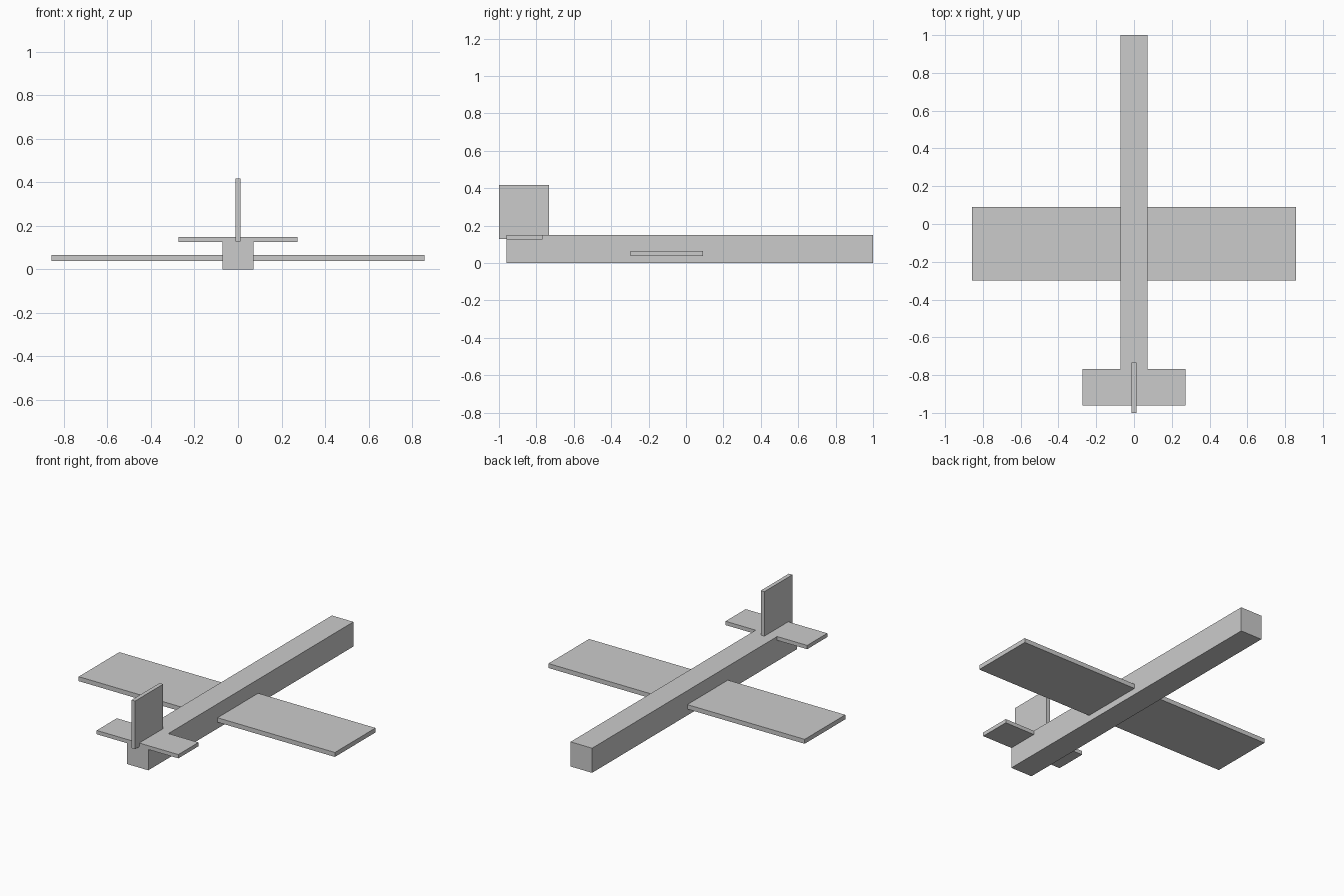
import bpy
from mathutils import Vector

default = bpy.data.objects.get("Cube")
if default:
    bpy.data.objects.remove(default, do_unlink=True)

# Single plain grey for the whole glider
grey = bpy.data.materials.new("plain grey")
grey.use_nodes = True
colour = (0.6, 0.6, 0.6, 1)
grey.diffuse_color = colour
grey.node_tree.nodes["Principled BSDF"].inputs["Base Color"].default_value = colour


def box(name, half_width, y_range, z_range):
    """Box centred on x = 0, spanning the given y and z ranges."""
    (y0, y1), (z0, z1) = y_range, z_range
    bpy.ops.mesh.primitive_cube_add(size=1)
    obj = bpy.context.object
    obj.name = obj.data.name = name
    size = Vector((2 * half_width, y1 - y0, z1 - z0))
    centre = Vector((0, (y0 + y1) / 2, (z0 + z1) / 2))
    for v in obj.data.vertices:
        v.co = v.co * size
    obj.location = centre
    obj.data.materials.append(grey)
    return obj


# Long square body, full-span wing, flush tailplane and upright fin
box("fuselage", 0.072, (-0.96, 1.0), (0, 0.149))
box("main_wing", 0.857, (-0.298, 0.09), (0.038, 0.065))
box("tailplane", 0.273, (-0.96, -0.768), (0.126, 0.149))
box("tail_fin", 0.012, (-1.0, -0.732), (0.127, 0.418))
